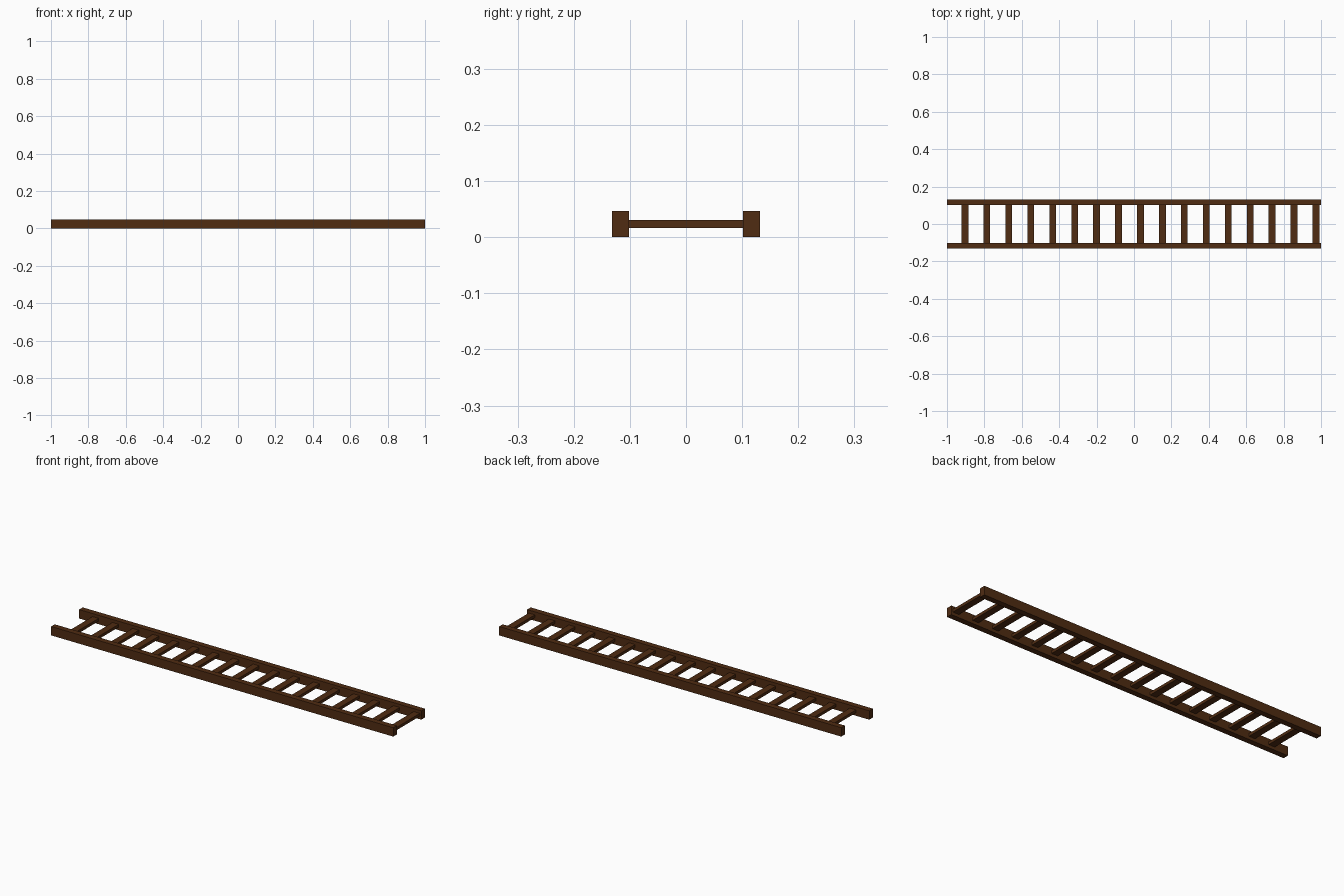
import bpy

if "Cube" in bpy.data.objects:
    bpy.data.objects.remove(bpy.data.objects["Cube"])

wood = bpy.data.materials.new("dark_wood")
wood.diffuse_color = (0.08, 0.025, 0.006, 1)
wood.use_nodes = True
wood.node_tree.nodes["Principled BSDF"].inputs["Base Color"].default_value = wood.diffuse_color


def box(name, center, size):
    bpy.ops.mesh.primitive_cube_add(size=1, location=center)
    ob = bpy.context.object
    ob.name = name
    ob.scale = size
    bpy.ops.object.transform_apply(location=False, rotation=False, scale=True)
    ob.data.materials.append(wood)
    return ob


# Two long side rails
for side, name in ((-1, "front_rail"), (1, "back_rail")):
    box(name, (0, side * 0.117, 0.0235), (2.0, 0.030, 0.047))

# Evenly spaced flat rungs, slightly nearer the right end
RUNGS = 17
FIRST, LAST = -0.904, 0.973
for i in range(RUNGS):
    x = FIRST + (LAST - FIRST) * i / (RUNGS - 1)
    box(f"rung_{i + 1:02d}", (x, 0, 0.0235), (0.036, 0.208, 0.015))
